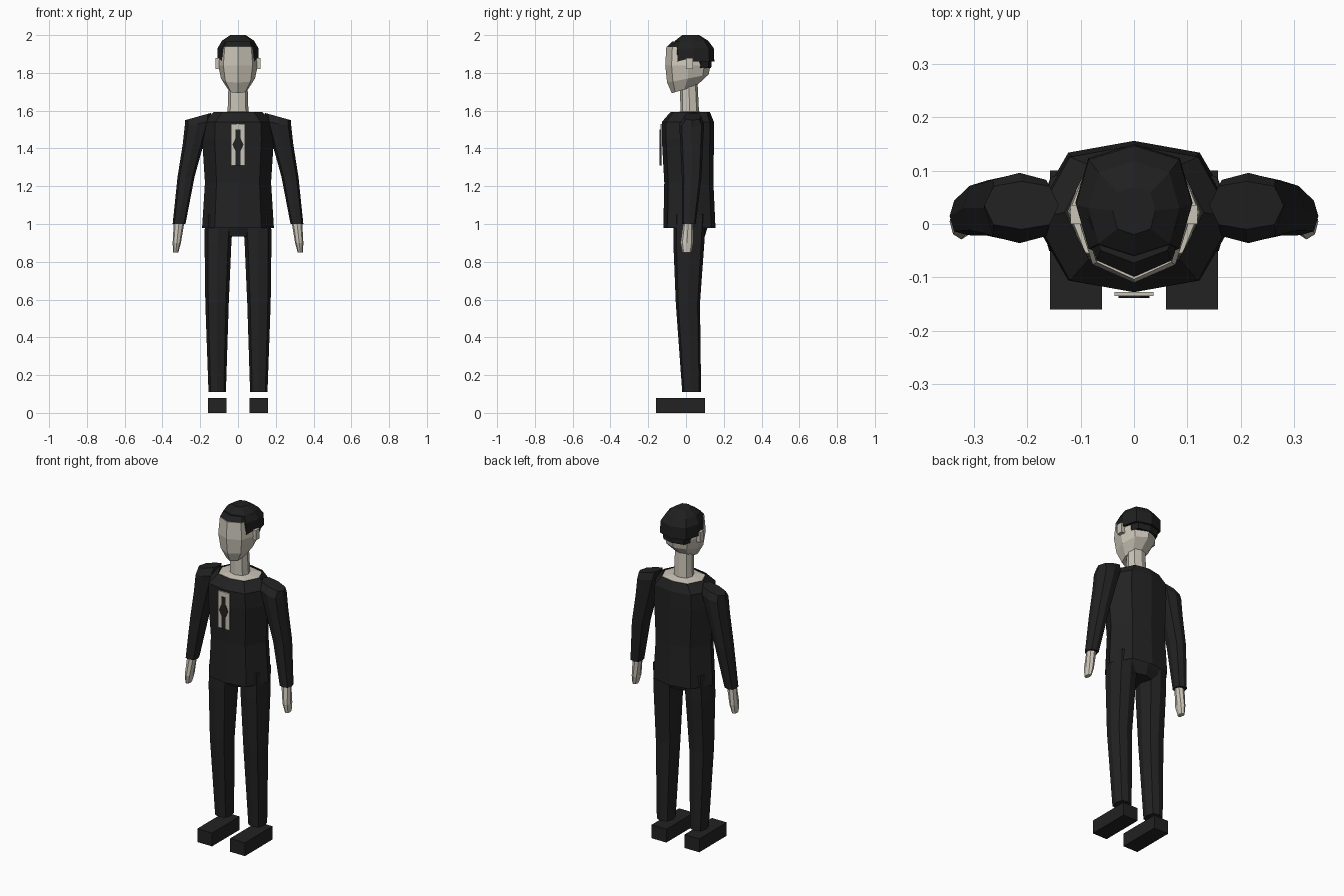
import bpy, bmesh


def material(name, rgb):
    m = bpy.data.materials.new(name)
    m.diffuse_color = (*rgb, 1)
    return m


BLACK = material("black cloth", (0.016, 0.016, 0.016))
HAIR = material("black hair", (0.013, 0.014, 0.013))
PALE = material("pale skin and shirt", (0.60, 0.56, 0.48))


def finish(bm, name, mat):
    bmesh.ops.recalc_face_normals(bm, faces=bm.faces)
    me = bpy.data.meshes.new(name)
    bm.to_mesh(me)
    bm.free()
    me.materials.append(mat)
    ob = bpy.data.objects.new(name, me)
    bpy.context.collection.objects.link(ob)
    return ob


def loft(name, mat, rings, dx=0.71, dy=0.71, side=1, caps=(True, True)):
    """Eight-sided tube; ring = cx, cy, z, rx, ry, tilt along x, tilt along y."""
    unit = [(0, -1), (dx, -dy), (1, 0), (dx, dy), (0, 1), (-dx, dy), (-1, 0), (-dx, -dy)]
    bm = bmesh.new()
    loops = []
    for r in rings:
        cx, cy, z, rx, ry, tx, ty = (tuple(r) + (0, 0))[:7]
        loops.append([bm.verts.new((side * (cx + u * rx), cy + v * ry, z + u * rx * tx + v * ry * ty))
                      for u, v in unit])
    for a, b in zip(loops, loops[1:]):
        for i in range(8):
            j = (i + 1) % 8
            bm.faces.new((a[i], a[j], b[j], b[i]))
    if caps[0]:
        bm.faces.new(loops[0])
    if caps[1]:
        bm.faces.new(loops[-1])
    return finish(bm, name, mat)


def box(name, mat, lo, hi):
    bm = bmesh.new()
    bmesh.ops.create_cube(bm, size=1)
    for v in bm.verts:
        v.co = [(a + b) / 2 + c * (b - a) for a, b, c in zip(lo, hi, v.co)]
    return finish(bm, name, mat)


# Jacket body, open at hem and collar
loft("jacket", BLACK, [(0, 0.018, 0.98, 0.19, 0.138), (0, 0.015, 1.22, 0.175, 0.130),
                       (0, 0.010, 1.45, 0.19, 0.138), (0, 0.010, 1.54, 0.185, 0.138),
                       (0, 0.022, 1.592, 0.13, 0.105)],
     dx=0.65, dy=0.84, caps=(False, False))

# Shirt at the collar, and the neck
loft("shirt_collar", PALE, [(0, 0.022, 1.56, 0.125, 0.098), (0, 0.022, 1.588, 0.122, 0.095),
                            (0, 0.02, 1.595, 0.05, 0.05)], dx=0.75, dy=0.8)
loft("neck", PALE, [(0, 0.02, 1.57, 0.056, 0.050), (0, 0.015, 1.75, 0.05, 0.046)], dx=0.75, dy=0.75)

# Shirt front plate and tie
box("shirt_front", PALE, (-0.037, -0.135, 1.31), (0.037, -0.128, 1.53))
bm = bmesh.new()
half = [(0.013, 1.31), (0.013, 1.385), (0.029, 1.42), (0.013, 1.455), (0.013, 1.50)]
outline = half + [(-x, z) for x, z in reversed(half)]
face = bm.faces.new([bm.verts.new((x, -0.139, z)) for x, z in outline])
ext = bmesh.ops.extrude_face_region(bm, geom=[face])
for v in ext["geom"]:
    if isinstance(v, bmesh.types.BMVert):
        v.co.y += 0.007
finish(bm, "tie", BLACK)

# Head
loft("head", PALE, [(0, -0.01, 1.712, 0.052, 0.065, 0, 0.3), (0, 0.01, 1.77, 0.09, 0.11, 0, 0.2),
                    (0, 0.01, 1.84, 0.105, 0.12), (0, 0.01, 1.94, 0.094, 0.114)],
     dx=0.74, dy=0.72)

# Hair: cap, fringe over the forehead, nape
loft("hair_cap", HAIR, [(0, 0.04, 1.86, 0.11, 0.11), (0, 0.037, 1.93, 0.109, 0.11),
                        (0, 0.03, 1.97, 0.085, 0.088), (0, 0.025, 2.0, 0.04, 0.045)],
     dx=0.78, dy=0.76)
loft("hair_fringe", HAIR, [(0, 0.01, 1.937, 0.096, 0.112), (0, 0.012, 1.965, 0.085, 0.085)],
     dx=0.74, dy=0.72)
loft("hair_nape", HAIR, [(0, 0.08, 1.825, 0.084, 0.053), (0, 0.08, 1.88, 0.09, 0.058)],
     dx=0.8, dy=0.72)

# Seat of the trousers
loft("pelvis", BLACK, [(0, 0.025, 0.935, 0.07, 0.075), (0, 0.025, 0.985, 0.13, 0.09),
                       (0, 0.025, 1.06, 0.16, 0.10)], dx=0.8, dy=0.8)

for side, label in ((-1, "left"), (1, "right")):
    # Sleeve with sloping padded shoulder
    loft(label + "_sleeve", BLACK,
         [(0.312, 0.015, 1.0, 0.034, 0.036), (0.275, 0.03, 1.25, 0.045, 0.052),
          (0.238, 0.03, 1.42, 0.055, 0.060), (0.215, 0.03, 1.53, 0.067, 0.066, -0.2),
          (0.211, 0.035, 1.569, 0.070, 0.045, -0.28)], dx=0.75, dy=0.8, side=side)
    # Hand
    loft(label + "_hand", PALE, [(0.33, 0.005, 0.85, 0.014, 0.024), (0.324, 0.005, 0.90, 0.022, 0.034),
                                 (0.312, 0.012, 1.01, 0.028, 0.026)], side=side)
    # Trouser leg
    loft(label + "_leg", BLACK, [(0.11, 0.03, 0.11, 0.046, 0.050), (0.111, 0.01, 0.58, 0.062, 0.064),
                                 (0.106, 0.015, 0.90, 0.071, 0.082), (0.10, 0.02, 1.05, 0.075, 0.085)],
         dx=0.75, dy=0.8, side=side)
    # Ear and shoe
    x = sorted((side * 0.095, side * 0.119))
    box(label + "_ear", PALE, (x[0], 0.0, 1.82), (x[1], 0.036, 1.88))
    x = sorted((side * 0.06, side * 0.158))
    box(label + "_shoe", BLACK, (x[0], -0.16, 0.0), (x[1], 0.10, 0.08))
